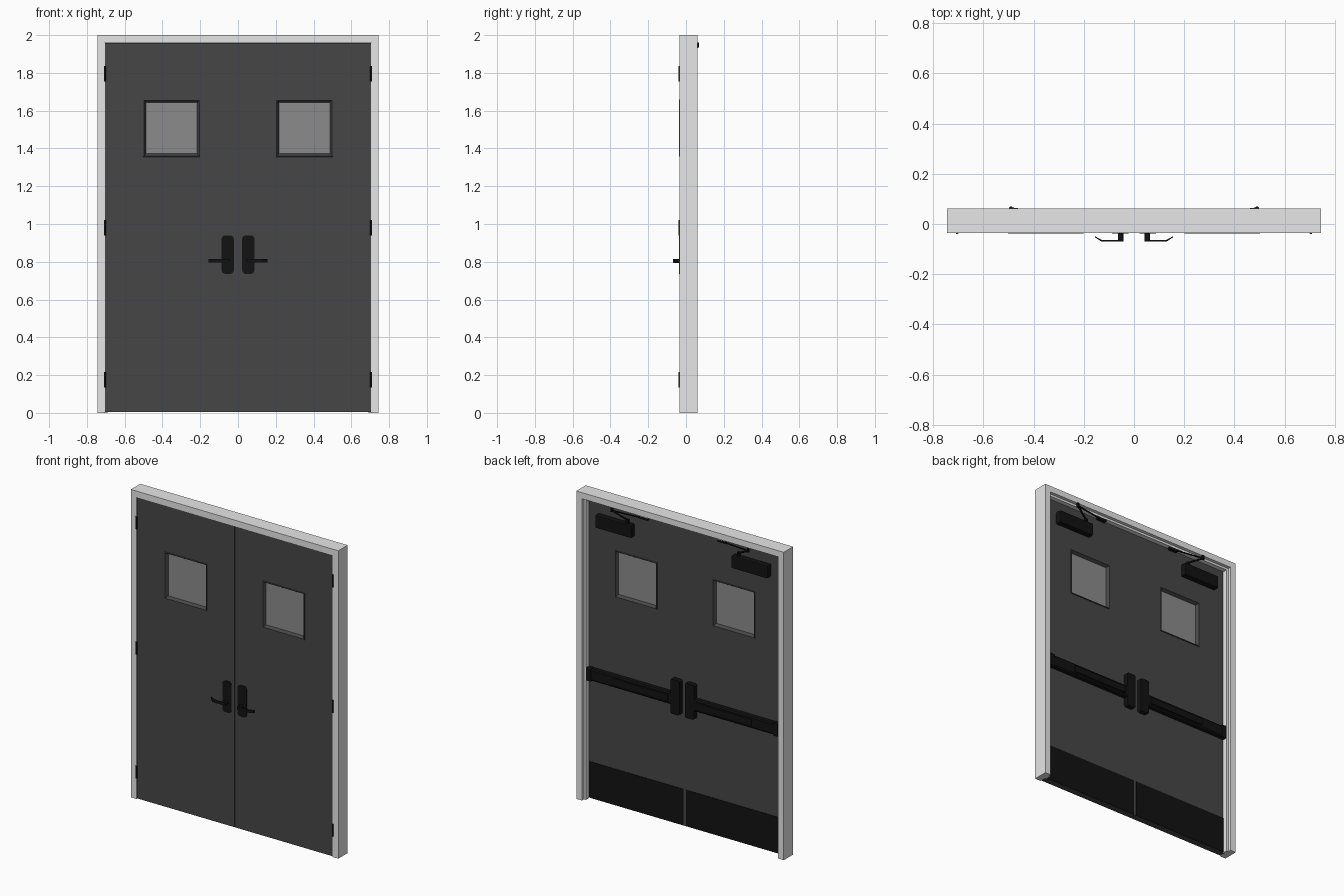
import bpy, bmesh, math
from mathutils import Vector

cube = bpy.data.objects.get("Cube")
if cube:
    bpy.data.objects.remove(cube, do_unlink=True)


def material(name, value):
    m = bpy.data.materials.new(name)
    m.use_nodes = True
    color = (value, value, value, 1)
    m.diffuse_color = color
    m.node_tree.nodes["Principled BSDF"].inputs["Base Color"].default_value = color
    return m


PALE = material("pale grey paint", 0.8)
DARK = material("charcoal paint", 0.062)
GLASS = material("grey glass", 0.26)
BLACK = material("black metal", 0.006)


def finish(bm, name, mat, bevel=0):
    bmesh.ops.recalc_face_normals(bm, faces=bm.faces)
    mesh = bpy.data.meshes.new(name)
    bm.to_mesh(mesh)
    bm.free()
    mesh.materials.append(mat)
    ob = bpy.data.objects.new(name, mesh)
    bpy.context.collection.objects.link(ob)
    if bevel:
        mod = ob.modifiers.new("Bevel", "BEVEL")
        mod.width = bevel
        mod.segments = 2
    return ob


def box(name, mat, x, y, z, bevel=0):
    """Box from (low, high) ranges on each axis."""
    bm = bmesh.new()
    bmesh.ops.create_cube(bm, size=1)
    for v in bm.verts:
        v.co = [sum(r) / 2 + c * abs(r[1] - r[0]) for r, c in zip((x, y, z), v.co)]
    return finish(bm, name, mat, bevel)


def loft(name, mat, loops, wrap, closed, caps=False):
    """Bridge point loops; wrap joins each loop's ends, closed joins last loop to first."""
    bm = bmesh.new()
    rows = [[bm.verts.new(p) for p in loop] for loop in loops]
    pairs = list(zip(rows, rows[1:] + rows[:1]))
    for a, b in pairs if closed else pairs[:-1]:
        n = len(a)
        for i in range(n if wrap else n - 1):
            j = (i + 1) % n
            bm.faces.new((a[i], a[j], b[j], b[i]))
    if caps:
        bm.faces.new([r[0] for r in rows])
        bm.faces.new([r[-1] for r in rows])
    return finish(bm, name, mat)


def prism(name, mat, outline, axis, low, high):
    """Extrude a 2D outline along one axis."""
    bm = bmesh.new()

    def point(p, h):
        c = list(p)
        c.insert(axis, h)
        return bm.verts.new(c)
    a = [point(p, low) for p in outline]
    b = [point(p, high) for p in outline]
    bm.faces.new(a)
    bm.faces.new(b)
    for i in range(len(a)):
        j = (i + 1) % len(a)
        bm.faces.new((a[i], a[j], b[j], b[i]))
    return finish(bm, name, mat)


def rod(name, mat, start, end, radius, sides=10):
    a, b = Vector(start), Vector(end)
    bm = bmesh.new()
    bmesh.ops.create_cone(bm, cap_ends=True, segments=sides, radius1=radius,
                          radius2=radius, depth=(b - a).length)
    turn = (b - a).to_track_quat("Z", "Y")
    for v in bm.verts:
        v.co = turn @ v.co + (a + b) / 2
    return finish(bm, name, mat)


def rounded(x0, x1, z0, z1, r, steps=5):
    """Rounded rectangle outline."""
    pts = []
    centres = ((x1 - r, z1 - r), (x0 + r, z1 - r), (x0 + r, z0 + r), (x1 - r, z0 + r))
    for k, (cx, cz) in enumerate(centres):
        for i in range(steps + 1):
            t = (k + i / steps) * math.pi / 2
            pts.append((cx + r * math.cos(t), cz + r * math.sin(t)))
    return pts


FRONT, BACK = -0.033, 0.009

# Rebated frame: a profile of (inset, depth) swept around three sides
profile = [(0, -0.035), (0.04, -0.035), (0.04, 0.0095), (0.054, 0.0095),
           (0.054, 0.04), (0.04, 0.04), (0.04, 0.061), (0, 0.061)]
loft("door_frame", PALE,
     [[(d - 0.745, y, 0), (d - 0.745, y, 2 - d), (0.745 - d, y, 2 - d), (0.745 - d, y, 0)]
      for d, y in profile], wrap=False, closed=True, caps=True)

for s, side in ((1, "left"), (-1, "right")):
    def span(a, b):
        return tuple(sorted((s * a, s * b)))

    def rect(x0, x1, z0, z1, y):
        return [(s * x0, y, z0), (s * x1, y, z0), (s * x1, y, z1), (s * x0, y, z1)]

    def pane(inset, y):
        return rect(0.2 + inset, 0.503 - inset, 1.356 + inset, 1.66 - inset, y)

    def leaf(y):
        return rect(0.0005, 0.704, 0.004, 1.959, y)

    # Door leaf with a window opening, sloped trim and glass
    loft(side + "_door_leaf", DARK,
         [leaf(FRONT), pane(0.004, FRONT), pane(0.004, BACK), leaf(BACK)],
         wrap=True, closed=True)
    for face, y, out in (("front", FRONT, -1), ("back", BACK, 1)):
        loft(f"{side}_{face}_window_trim", DARK,
             [pane(0, y), pane(0.001, y + out * 0.005), pane(0.005, y + out * 0.005),
              pane(0.016, y - out * 0.014)], wrap=True, closed=False)
    box(side + "_window_glass", GLASS, span(0.21, 0.493), (-0.016, -0.008), (1.366, 1.65))

    # Hinges
    for z in (0.175, 0.98, 1.795):
        rod(side + "_hinge", BLACK, (s * 0.705, -0.034, z - 0.041),
            (s * 0.705, -0.034, z + 0.041), 0.006)

    # Lever handle on the front
    prism(side + "_handle_plate", BLACK, rounded(*span(0.022, 0.087), 0.736, 0.94, 0.02),
          1, -0.037, FRONT)
    rod(side + "_handle_post", BLACK, (s * 0.053, FRONT, 0.805), (s * 0.053, -0.067, 0.805), 0.011, 12)
    lever = [(0.042, -0.07), (0.13, -0.07), (0.157, -0.052), (0.155, -0.049),
             (0.128, -0.064), (0.042, -0.064)]
    prism(side + "_handle_lever", BLACK, [(s * x, y) for x, y in lever], 2, 0.796, 0.814)

    # Push bar and latch housing on the back
    prism(side + "_latch_housing", BLACK, rounded(*span(0.02, 0.085), 0.725, 0.95, 0.012),
          1, BACK, 0.04)
    rail = [(BACK, 0.782), (0.034, 0.782), (0.04, 0.79), (0.04, 0.85), (0.034, 0.858), (BACK, 0.858)]
    prism(side + "_push_bar_rail", BLACK, rail, 0, *span(0.08, 0.688))
    box(side + "_push_pad", BLACK, span(0.1, 0.5), (0.035, 0.048), (0.798, 0.842), 0.004)
    box(side + "_push_bar_end_cap", BLACK, span(0.655, 0.689), (BACK, 0.044), (0.778, 0.862), 0.004)

    # Kick plate
    box(side + "_kick_plate", BLACK, span(0.01, 0.69), (BACK, 0.012), (0.005, 0.24))

    # Door closer with folding arm
    box(side + "_closer_body", BLACK, span(0.36, 0.62), (BACK, 0.05), (1.79, 1.872), 0.006)
    rod(side + "_closer_spindle", BLACK, (s * 0.4, 0.03, 1.865), (s * 0.4, 0.03, 1.895), 0.012)
    rod(side + "_closer_main_arm", BLACK, (s * 0.4, 0.03, 1.892), (s * 0.49, 0.062, 1.942), 0.006, 6)
    rod(side + "_closer_elbow", BLACK, (s * 0.49, 0.061, 1.934), (s * 0.49, 0.061, 1.96), 0.009)
    rod(side + "_closer_forearm", BLACK, (s * 0.49, 0.062, 1.942), (s * 0.28, 0.034, 1.936), 0.005, 6)
    box(side + "_closer_shoe", BLACK, span(0.25, 0.31), (0.02, 0.04), (1.93, 1.947))
